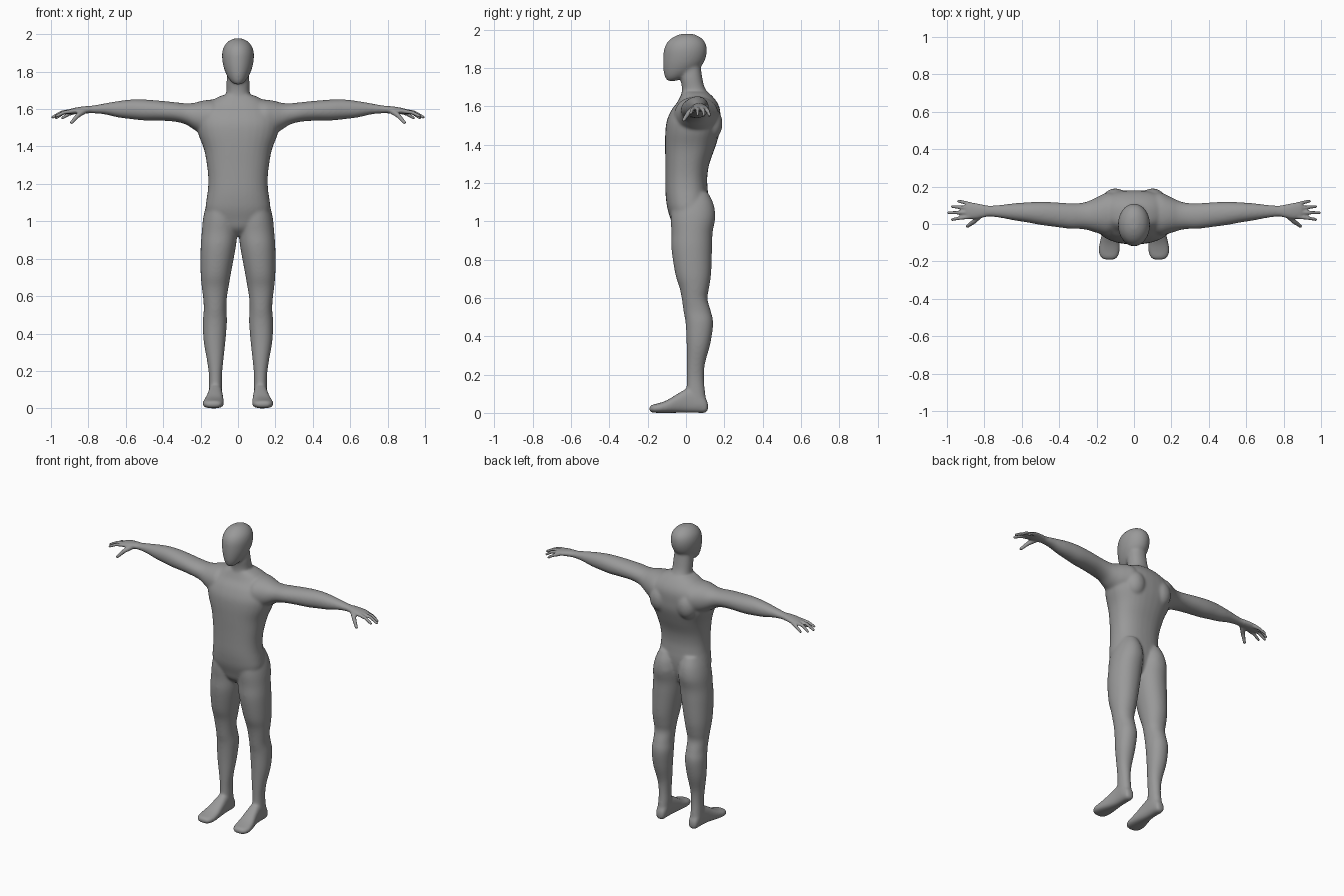
import bpy, bmesh, math
from mathutils import Vector, Matrix

if "Cube" in bpy.data.objects:
    bpy.data.objects.remove(bpy.data.objects["Cube"], do_unlink=True)

SEGMENTS = 32
bm = bmesh.new()


def spline(rows, steps=4):
    """Smooth in-between sections (Catmull-Rom)."""
    out = []
    for i in range(len(rows) - 1):
        p = [rows[max(i - 1, 0)], rows[i], rows[i + 1], rows[min(i + 2, len(rows) - 1)]]
        for k in range(steps):
            t = k / steps
            out.append([0.5 * (2 * b + (c - a) * t + (2 * a - 5 * b + 4 * c - d) * t * t
                               + (3 * b - a - 3 * c + d) * t ** 3)
                        for a, b, c, d in zip(*p)])
    out.append(list(rows[-1]))
    return out


def loft(rows, axis, side=1, power=2.2):
    """Closed tube; each row is (position, min a, max a, min b, max b)."""
    rings = []
    for t, a0, a1, b0, b1 in spline(rows):
        ring = []
        for i in range(SEGMENTS):
            ang = 2 * math.pi * i / SEGMENTS
            c, s = math.cos(ang), math.sin(ang)
            a = (a0 + a1) / 2 + (a1 - a0) / 2 * math.copysign(abs(c) ** (2 / power), c)
            b = (b0 + b1) / 2 + (b1 - b0) / 2 * math.copysign(abs(s) ** (2 / power), s)
            x, y, z = {"x": (t, a, b), "y": (a, t, b), "z": (a, b, t)}[axis]
            ring.append(bm.verts.new((side * x, y, z)))
        rings.append(ring)
    faces = [bm.faces.new(rings[0]), bm.faces.new(rings[-1])]
    for r, q in zip(rings, rings[1:]):
        for i in range(SEGMENTS):
            j = (i + 1) % SEGMENTS
            faces.append(bm.faces.new((r[i], r[j], q[j], q[i])))
    bmesh.ops.recalc_face_normals(bm, faces=faces)


def centred(rows):
    return [(z, -w, w, y0, y1) for z, w, y0, y1 in rows]


def ellipsoid(centre, radii):
    bmesh.ops.create_icosphere(bm, subdivisions=3, radius=1,
                               matrix=Matrix.Translation(centre) @ Matrix.Diagonal((*radii, 1)))


def digit(points, r0, r1, side):
    """Finger as tapered segments with round joints."""
    pts = [Vector((side * x, y, z)) for x, y, z in points]
    n = len(pts) - 1
    rad = [r0 + (r1 - r0) * i / n for i in range(n + 1)]
    for p, r in zip(pts, rad):
        ellipsoid(p, (r, r, r))
    for i in range(n):
        d = pts[i + 1] - pts[i]
        m = Matrix.Translation((pts[i] + pts[i + 1]) / 2) @ d.to_track_quat("Z", "Y").to_matrix().to_4x4()
        bmesh.ops.create_cone(bm, cap_ends=True, segments=16, radius1=rad[i], radius2=rad[i + 1],
                              depth=d.length, matrix=m)


# Torso
loft(centred([
    (.92, .03, -.02, .05), (.96, .10, -.062, .085), (1.01, .155, -.08, .105),
    (1.065, .173, -.097, .115), (1.12, .168, -.105, .117), (1.17, .161, -.108, .113),
    (1.23, .159, -.108, .111), (1.30, .166, -.108, .122), (1.385, .182, -.109, .152),
    (1.465, .212, -.108, .176), (1.525, .222, -.100, .18), (1.58, .21, -.076, .178),
    (1.62, .175, -.046, .163), (1.655, .125, -.028, .135), (1.675, .08, -.02, .11)]), "z", power=2.35)

# Neck
loft(centred([(1.58, .09, -.03, .15), (1.65, .068, -.024, .125), (1.70, .062, -.022, .097),
              (1.75, .061, -.03, .085), (1.82, .055, -.03, .075)]), "z")

# Head
loft(centred([
    (1.732, .018, -.098, -.05), (1.75, .04, -.109, -.005), (1.78, .06, -.117, .05),
    (1.82, .076, -.12, .088), (1.86, .084, -.119, .105), (1.90, .085, -.114, .109),
    (1.935, .075, -.097, .099), (1.962, .052, -.064, .072), (1.978, .02, -.025, .035)]), "z", power=2.0)

leg = [
    (.04, .088, .158, .02, .11), (.11, .085, .156, .004, .10), (.18, .085, .156, .004, .094),
    (.256, .078, .166, .004, .099), (.36, .067, .184, .003, .127), (.465, .059, .188, -.002, .142),
    (.53, .062, .183, -.013, .13), (.595, .059, .187, -.022, .112), (.65, .05, .194, -.033, .12),
    (.725, .037, .20, -.056, .131), (.855, .013, .20, -.076, .136), (.94, .003, .194, -.076, .139),
    (1.02, .0, .186, -.08, .153), (1.09, .01, .168, -.07, .144), (1.15, .035, .14, -.03, .115)]

foot = [
    (.115, .10, .14, .012, .05), (.10, .09, .152, 0, .08), (.06, .085, .157, 0, .12),
    (.01, .083, .159, 0, .128), (-.04, .079, .168, 0, .102), (-.10, .075, .184, 0, .066),
    (-.145, .076, .19, 0, .05), (-.178, .088, .178, .002, .042), (-.192, .108, .155, .01, .032)]

arm = [
    (.06, .0, .14, 1.50, 1.63), (.13, -.06, .17, 1.46, 1.65), (.19, -.05, .148, 1.465, 1.645),
    (.235, -.036, .126, 1.49, 1.633), (.28, -.027, .113, 1.518, 1.631), (.34, -.026, .111, 1.533, 1.637),
    (.42, -.016, .116, 1.538, 1.645), (.50, -.005, .119, 1.539, 1.651), (.57, .008, .116, 1.546, 1.651),
    (.64, .019, .111, 1.555, 1.643), (.71, .032, .103, 1.571, 1.631), (.77, .039, .099, 1.577, 1.62),
    (.81, .034, .104, 1.577, 1.616), (.85, .027, .112, 1.574, 1.611), (.885, .028, .114, 1.572, 1.604),
    (.90, .036, .108, 1.575, 1.599)]

fingers = [
    [(.88, .038, 1.59), (.93, .032, 1.582), (.972, .024, 1.562)],
    [(.88, .062, 1.591), (.94, .061, 1.584), (.991, .06, 1.557)],
    [(.88, .085, 1.589), (.935, .09, 1.579), (.972, .093, 1.553)],
    [(.87, .104, 1.585), (.905, .115, 1.573), (.938, .122, 1.553)]]

# Limbs on both sides
for side in (1, -1):
    loft(leg, "z", side, 2.1)
    loft(foot, "y", side, 2.6)
    loft(arm, "x", side, 2.1)
    for points in fingers:
        digit(points, .0115, .0085, side)
    digit([(.82, .05, 1.592), (.855, .014, 1.567), (.89, -.012, 1.528)], .017, .0095, side)
    # Shoulder blade and buttock fullness
    ellipsoid((side * .10, .125, 1.51), (.07, .066, .09))
    ellipsoid((side * .085, .085, 1.03), (.07, .068, .075))

mesh = bpy.data.meshes.new("body")
bm.to_mesh(mesh)
bm.free()
body = bpy.data.objects.new("body", mesh)
bpy.context.collection.objects.link(body)

# Fuse the volumes into one skin
remesh = body.modifiers.new("Fuse", "REMESH")
remesh.mode = "VOXEL"
remesh.voxel_size = .0055
soften = body.modifiers.new("Soften", "SMOOTH")
soften.factor = .5
soften.iterations = 4
depsgraph = bpy.context.evaluated_depsgraph_get()
skin = bpy.data.meshes.new_from_object(body.evaluated_get(depsgraph))
body.modifiers.clear()
body.data = skin
bpy.data.meshes.remove(mesh)
skin.name = "body"

# Stronger softening everywhere except the hands
group = body.vertex_groups.new(name="soft_skin")
group.add([v.index for v in skin.vertices if abs(v.co.x) < .80], 1.0, "REPLACE")
blend = body.modifiers.new("Blend", "SMOOTH")
blend.factor = .5
blend.iterations = 25
blend.vertex_group = group.name

# Material
grey = bpy.data.materials.new("neutral grey")
grey.use_nodes = True
colour = (.32, .32, .32, 1)
grey.diffuse_color = colour
grey.node_tree.nodes["Principled BSDF"].inputs["Base Color"].default_value = colour
skin.materials.clear()
skin.materials.append(grey)
for poly in skin.polygons:
    poly.material_index = 0
    poly.use_smooth = True
